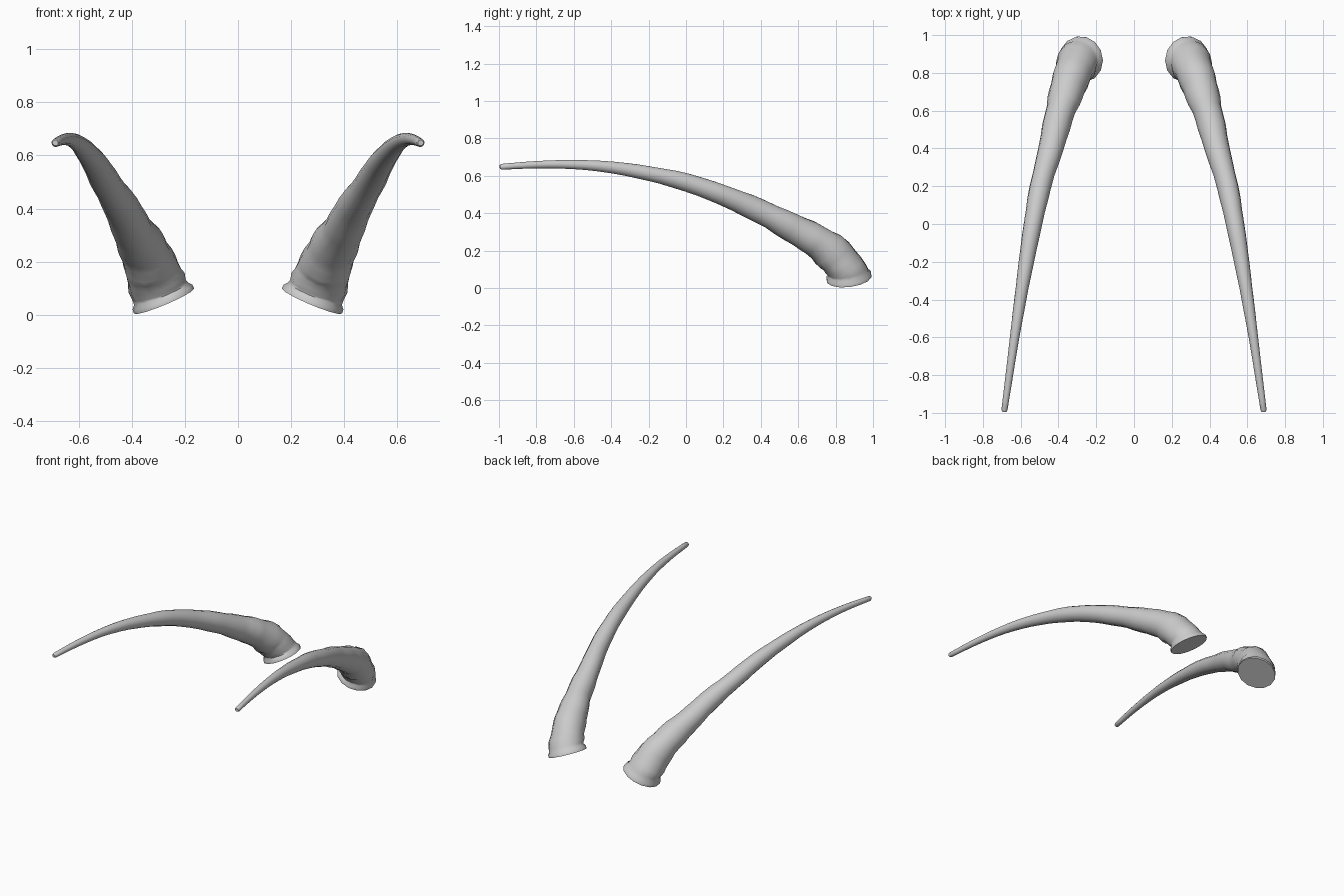
import bpy, bmesh, math
from mathutils import Vector

cube = bpy.data.objects.get("Cube")
if cube:
    bpy.data.objects.remove(cube)

SIDES = 14
STEPS = 3

# One flat horn colour
horn_mat = bpy.data.materials.new("pale grey horn")
horn_mat.use_nodes = True
colour = (0.6, 0.6, 0.6, 1)
horn_mat.diffuse_color = colour
bsdf = horn_mat.node_tree.nodes["Principled BSDF"]
bsdf.inputs["Base Color"].default_value = colour

# Centre line of the left horn from root to tip: x, y, z, radius
PATH = [
    (0.298, 0.862, 0.095, 0.108),
    (0.325, 0.795, 0.175, 0.103),
    (0.360, 0.690, 0.255, 0.090),
    (0.400, 0.560, 0.325, 0.077),
    (0.440, 0.400, 0.408, 0.066),
    (0.495, 0.200, 0.495, 0.056),
    (0.535, 0.000, 0.565, 0.049),
    (0.570, -0.200, 0.612, 0.040),
    (0.602, -0.400, 0.645, 0.032),
    (0.632, -0.600, 0.660, 0.025),
    (0.660, -0.800, 0.659, 0.020),
    (0.686, -0.985, 0.648, 0.016),
]


def smooth_path(points):
    """Catmull-Rom resampling of position and radius."""
    pts = [Vector(p) for p in points]
    pts = [2 * pts[0] - pts[1]] + pts + [2 * pts[-1] - pts[-2]]
    out = []
    for a, b, c, d in zip(pts, pts[1:], pts[2:], pts[3:]):
        for k in range(STEPS):
            t = k / STEPS
            out.append(0.5 * (2 * b + (c - a) * t + (2 * a - 5 * b + 4 * c - d) * t**2
                              + (3 * b - a - 3 * c + d) * t**3))
    return out + [pts[-2]]


def add_ring(bm, centre, normal, radius, bump=0.0, phase=0.0):
    n = normal.normalized()
    u = (Vector((1, 0, 0)) - n * n.x).normalized()
    v = n.cross(u)
    ring = []
    for i in range(SIDES):
        a = math.tau * i / SIDES
        r = radius * (1 + bump * math.sin(phase + 2 * a))
        ring.append(bm.verts.new(centre + r * (u * math.cos(a) + v * math.sin(a))))
    return ring


def build_horn(name, side):
    bm = bmesh.new()
    root = Vector((0.42, -0.13, 1)).normalized()
    base = Vector((0.278, 0.872, 0.052))

    # Flared lip around the root
    rings = [add_ring(bm, base, root, 0.123),
             add_ring(bm, base + root * 0.016, root, 0.122),
             add_ring(bm, base + root * 0.030, root, 0.110)]

    # Curved shaft with soft growth ridges that fade out toward the tip
    samples = smooth_path(PATH)
    last = len(samples) - 1
    for i, s in enumerate(samples):
        ahead = samples[min(i + 1, last)].xyz - samples[max(i - 1, 0)].xyz
        blend = max(0, 1 - i / 4)
        fade = 1 - i / last
        ridge = 1 + 0.035 * fade * math.sin(i * 2.1)
        add = ahead.normalized().lerp(root, blend * 0.8)
        rings.append(add_ring(bm, s.xyz, add, s.w * ridge, 0.03 * fade, i * 1.3))

    # Rounded tip
    tip_dir = (samples[-1].xyz - samples[-2].xyz).normalized()
    rings.append(add_ring(bm, samples[-1].xyz + tip_dir * 0.010, tip_dir, 0.011))

    for lower, upper in zip(rings, rings[1:]):
        for i in range(SIDES):
            j = (i + 1) % SIDES
            bm.faces.new((lower[i], lower[j], upper[j], upper[i]))
    bm.faces.new(rings[0][::-1])
    bm.faces.new(rings[-1])

    for vert in bm.verts:
        vert.co.x *= side
    bmesh.ops.recalc_face_normals(bm, faces=bm.faces)
    mesh = bpy.data.meshes.new(name)
    bm.to_mesh(mesh)
    bm.free()
    mesh.materials.append(horn_mat)
    horn = bpy.data.objects.new(name, mesh)
    bpy.context.collection.objects.link(horn)

    # Smooth shaft, crisp edge at the flat root
    bpy.ops.object.select_all(action="DESELECT")
    horn.select_set(True)
    bpy.context.view_layer.objects.active = horn
    bpy.ops.object.shade_smooth_by_angle(angle=math.radians(50))


for name, side in (("left_horn", 1), ("right_horn", -1)):
    build_horn(name, side)
